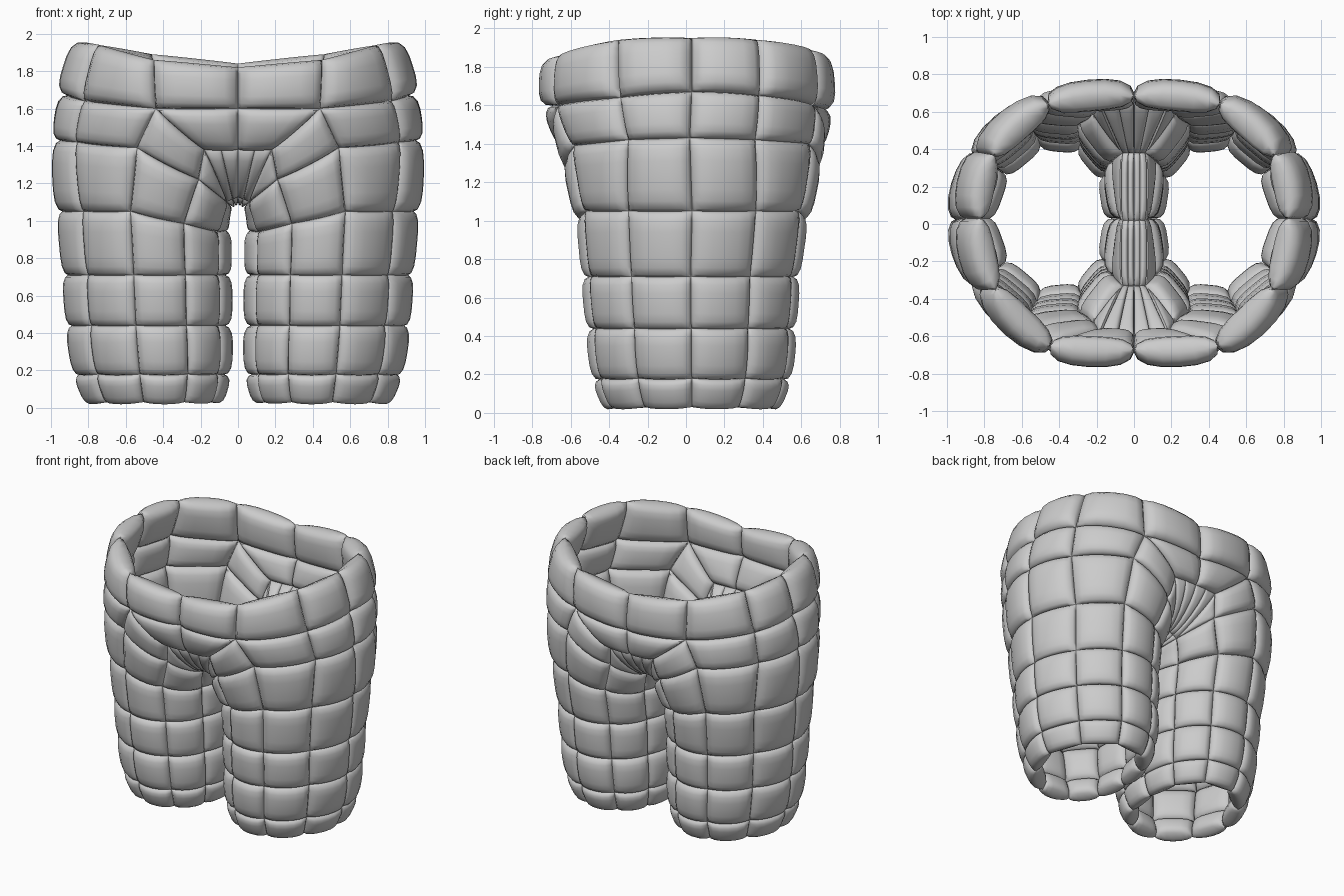
import bpy, bmesh, math
from mathutils import Vector

if "Cube" in bpy.data.objects:
    bpy.data.objects.remove(bpy.data.objects["Cube"])

grey = bpy.data.materials.new("light_grey_fabric")
grey.diffuse_color = (0.6, 0.6, 0.6, 1)
grey.use_nodes = True
grey.node_tree.nodes["Principled BSDF"].inputs["Base Color"].default_value = grey.diffuse_color

N = 8                                        # panel subdivisions
cage = bmesh.new()                           # seam network, one face per quilted panel
part = cage.faces.layers.int.new("part")
verts = {}
NAMES = ["waistband", "hip_panels", "crotch_gusset", "right_leg", "left_leg"]
BULGE = [(0.07, 0.065), (0.05, 0.06), (0.025, 0.025), (0.04, 0.06), (0.04, 0.06)]


def vert(p):
    key = tuple(round(c, 4) + 0.0 for c in p)
    if key not in verts:
        verts[key] = cage.verts.new(key)
    return verts[key]


def panel(kind, *pts):
    """Add a panel and its mirror image across x = 0."""
    for s in (1, -1):
        ring = [vert((s * x, y, z)) for x, y, z in pts]
        f = cage.faces.new(ring if s > 0 else ring[::-1])
        f[part] = 4 if kind == 3 and s < 0 else kind


# Seam positions round a leg from outer side to inner side: x share, y share, drop share
SECTION = [(1, 0, 0), (.87, .6, 0), (.58, 1, 0), (.25, .95, .6), (.05, .55, 1), (0, 0, .9)]


def leg_ring(z, xin, xout, yf, yb, drop=0.0):
    """Ten seam points, starting at the outer side and going round by the front."""
    out = []
    for i in range(10):
        fx, fy, fd = SECTION[min(i, 10 - i)]
        y = (yf + yb) / 2 + (-fy if i < 5 else fy) * (yb - yf) / 2
        out.append((xin + fx * (xout - xin), y, z - drop * fd))
    return out


# Waist and hip seams, half rings from front centre to back centre
top = [(0, -.67, 1.82), (.45, -.65, 1.86), (.74, -.35, 1.94), (.82, .03, 1.95),
       (.75, .37, 1.94), (.46, .64, 1.89), (0, .68, 1.84)]
low = [(0, -.685, 1.6), (.44, -.66, 1.6), (.82, -.34, 1.64), (.91, .03, 1.67),
       (.84, .38, 1.65), (.46, .66, 1.6), (0, .705, 1.57)]
hip = [(0, -.6, 1.38), (.54, -.58, 1.39), (.86, -.3, 1.42), (.95, .02, 1.43),
       (.86, .36, 1.42), (.54, .64, 1.4), (0, .66, 1.38)]
legs = [leg_ring(1.05, .07, .94, -.52, .585, .11), leg_ring(.71, .07, .91, -.49, .54),
        leg_ring(.44, .07, .89, -.465, .52), leg_ring(.18, .075, .85, -.435, .495),
        leg_ring(.03, .12, .785, -.375, .435)]

# Waistband
for i in range(6):
    panel(0, top[i], top[i + 1], low[i + 1], low[i])

# Hip bands around the outside
thigh = [legs[0][i % 10] for i in (2, 1, 0, -1, -2)]
for i in range(1, 5):
    panel(1, low[i], low[i + 1], hip[i + 1], hip[i])
    panel(1, hip[i], hip[i + 1], thigh[i], thigh[i - 1])

# Groin panels and pleats, front then back
strip = []
for a, b, c, k, yc, ends in ((0, 1, 0, 1, -.33, (2, 3, 4)), (6, 5, 6, -1, .38, (8, 7, 6))):
    t72, t108, t144 = (legs[0][i] for i in ends)
    upper = (.18, hip[c][1] + .01 * k, 1.38)
    lower = (.21, hip[c][1] * .45 + t108[1] * .55, 1.22)
    c0, c1 = (0, yc, 1.13), (.06, yc, 1.1)
    mid_top, mid_low = (.09, hip[c][1], 1.38), (.03, yc, 1.12)
    for kind, quad in ((1, (low[a], low[b], upper, mid_top, hip[c])),
                       (1, (low[b], hip[b], lower, upper)),
                       (1, (hip[b], t72, t108, lower)),
                       (1, (lower, t108, t144, c1)),
                       (2, (upper, lower, c1)),
                       (2, (mid_top, upper, c1, mid_low)),
                       (2, (hip[c], mid_top, mid_low, c0))):
        panel(kind, *(quad if k > 0 else quad[::-1]))
    strip.append((c0, mid_low, c1, t144))

# Crotch strip and inner thigh tops
(f0, fm, f1, ft), (b0, bm, b1, bt) = strip
m0, mm, m1 = (0, .02, 1.13), (.03, .02, 1.12), (.06, .02, 1.1)
inner = legs[0][5]
for p, q in (((f0, fm, f1, ft), (m0, mm, m1, inner)), ((m0, mm, m1, inner), (b0, bm, b1, bt))):
    for i in range(3):
        panel(2, p[i], p[i + 1], q[i + 1], q[i])

# Quilted legs
for r0, r1 in zip(legs, legs[1:]):
    for i in range(10):
        j = (i + 1) % 10
        panel(3, r0[j], r0[i], r1[i], r1[j])

bmesh.ops.recalc_face_normals(cage, faces=cage.faces[:])
cage.normal_update()
if sum(f.normal.x * f.calc_center_median().x for f in cage.faces if f[part] == 0) < 0:
    bmesh.ops.reverse_faces(cage, faces=cage.faces[:])
    cage.normal_update()


def pillow(bm, face, outer, inside):
    """Puff a cage face into a closed cushion, rounded outside and flatter inside."""
    vs = list(face.verts)
    if len(vs) == 5:                         # drop the midpoint lying on the straight edge
        vs.remove(min(vs, key=lambda v: abs(abs(v.co.x) - .09)))
    if len(vs) == 3:
        vs.append(vs[2])
    t = [-math.cos(math.pi * i / N) for i in range(N + 1)]
    outs, ins = [], []
    for u in t:
        for v in t:
            a, b = (u + 1) / 2, (v + 1) / 2
            w = ((1 - a) * (1 - b), a * (1 - b), a * b, (1 - a) * b)
            p = sum((q.co * k for q, k in zip(vs, w)), Vector())
            n = sum((q.normal * k for q, k in zip(vs, w)), Vector()).normalized()
            curve = sum(((p - q.normal * (p - q.co).dot(q.normal)) * k
                         for q, k in zip(vs, w)), Vector())
            p1 = p.lerp(curve, .6)
            h = math.sqrt(max(0, (1 - u ** 4) * (1 - v ** 4)))
            o = bm.verts.new(p1 + n * outer * h)
            outs.append(o)
            ins.append(o if h < 1e-4 else bm.verts.new(p - face.normal * inside * h))
    for i in range(N):
        for j in range(N):
            k = i * (N + 1) + j
            ids = (k, k + N + 1, k + N + 2, k + 1)
            bm.faces.new([outs[q] for q in ids])
            bm.faces.new([ins[q] for q in reversed(ids)])


# One object per garment part
for index, name in enumerate(NAMES):
    bm = bmesh.new()
    for f in cage.faces:
        if f[part] == index:
            pillow(bm, f, *BULGE[index])
    bmesh.ops.dissolve_degenerate(bm, dist=1e-5, edges=bm.edges[:])
    me = bpy.data.meshes.new(name)
    bm.to_mesh(me)
    bm.free()
    me.materials.append(grey)
    ob = bpy.data.objects.new(name, me)
    bpy.context.collection.objects.link(ob)
    bpy.ops.object.select_all(action="DESELECT")
    ob.select_set(True)
    bpy.context.view_layer.objects.active = ob
    bpy.ops.object.shade_smooth_by_angle(angle=math.radians(55))
cage.free()
